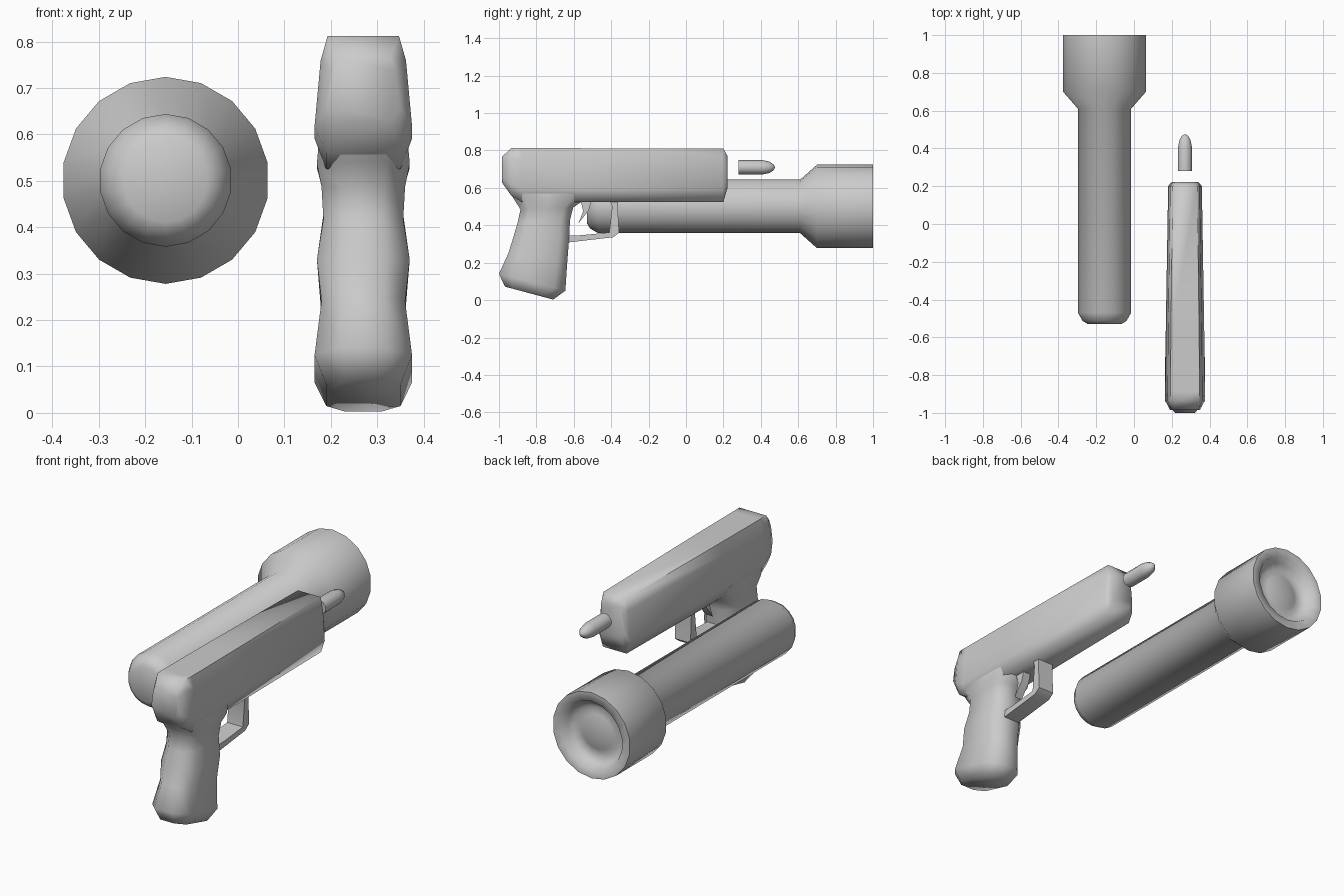
import bpy, bmesh, math

if "Cube" in bpy.data.objects:
    bpy.data.objects.remove(bpy.data.objects["Cube"])

GUN_X = 0.27


def finish(name, bm, angle=75):
    bmesh.ops.recalc_face_normals(bm, faces=bm.faces[:])
    mesh = bpy.data.meshes.new(name)
    bm.to_mesh(mesh)
    bm.free()
    ob = bpy.data.objects.new(name, mesh)
    bpy.context.collection.objects.link(ob)
    bpy.ops.object.select_all(action='DESELECT')
    ob.select_set(True)
    bpy.context.view_layer.objects.active = ob
    bpy.ops.object.shade_smooth_by_angle(angle=math.radians(angle))
    return ob


def loft(name, rings, angle=75):
    """Skin a list of closed rings and cap both ends."""
    bm = bmesh.new()
    loops = [[bm.verts.new(p) for p in ring] for ring in rings]
    n = len(loops[0])
    for a, b in zip(loops, loops[1:]):
        for i in range(n):
            j = (i + 1) % n
            bm.faces.new((a[i], a[j], b[j], b[i]))
    bm.faces.new(loops[0])
    bm.faces.new(loops[-1])
    return finish(name, bm, angle)


def lathe_y(name, profile, sides, cx, cz, angle=75):
    """Revolve (y, radius) pairs about an axis along y."""
    rings = []
    for y, r in profile:
        angs = [math.tau * (0.25 + i / sides) for i in range(sides)]
        rings.append([(cx + r * math.cos(t), y, cz + r * math.sin(t)) for t in angs])
    return loft(name, rings, angle)


def plate(name, side_profile, half):
    """Side outline (y, z) given thickness across x."""
    return loft(name, [[(GUN_X + s * half, y, z) for y, z in side_profile]
                       for s in (-1, 1)], 45)


# Flashlight: rounded tail, tube, flared head, dished lens
lathe_y("flashlight", [(-0.53, 0.09), (-0.513, 0.118), (-0.47, 0.143),
                       (0.61, 0.143), (0.70, 0.223), (1.0, 0.223),
                       (1.0, 0.178), (0.96, 0.16), (0.94, 0.125),
                       (0.95, 0.09), (0.96, 0.04)], 18, -0.156, 0.501)

# Bullet
lathe_y("bullet", [(0.28, 0.038), (0.41, 0.038), (0.445, 0.031),
                   (0.467, 0.017), (0.475, 0.004)], 10, GUN_X, 0.71)

# Slide: (y, bottom z, top z, width scale)
half_section = [(0.077, 1.0), (0.092, 0.79), (0.105, 0.23), (0.08, 0.0)]
slide_rings = []
for y, z0, z1, w in [(-0.985, 0.63, 0.765, 0.75), (-0.935, 0.56, 0.812, 1.0),
                     (-0.88, 0.525, 0.812, 1.0), (-0.56, 0.525, 0.812, 0.97),
                     (0.20, 0.525, 0.81, 0.85), (0.222, 0.60, 0.77, 0.68)]:
    right = [(GUN_X + x * w, y, z0 + (z1 - z0) * t) for x, t in half_section]
    left = [(2 * GUN_X - x, yy, z) for x, yy, z in reversed(right)]
    slide_rings.append(right + left)
loft("slide", slide_rings)

# Grip: (back y, back z, front y, front z, half width)
grip_rings = []
for by, bz, fy, fz, w in [(-0.955, 0.60, -0.53, 0.56, 0.095),
                          (-0.92, 0.54, -0.56, 0.525, 0.10),
                          (-0.885, 0.485, -0.603, 0.495, 0.09),
                          (-0.90, 0.415, -0.62, 0.43, 0.086),
                          (-0.925, 0.33, -0.625, 0.33, 0.10),
                          (-0.95, 0.25, -0.635, 0.20, 0.09),
                          (-1.0, 0.14, -0.645, 0.05, 0.105),
                          (-0.968, 0.072, -0.71, 0.003, 0.08)]:
    ring = []
    for x, t in [(0.5, 0), (1, 0.17), (1.0, 0.5), (1, 0.83), (0.5, 1)]:
        ring.append((GUN_X + x * w, by + (fy - by) * t, bz + (fz - bz) * t))
    ring += [(2 * GUN_X - x, y, z) for x, y, z in reversed(ring)]
    grip_rings.append(ring)
loft("grip", grip_rings)

# Trigger guard
plate("trigger_guard", [(-0.42, 0.57), (-0.36, 0.57), (-0.365, 0.50), (-0.358, 0.36),
                        (-0.39, 0.336), (-0.66, 0.305), (-0.66, 0.345),
                        (-0.56, 0.347), (-0.41, 0.362), (-0.395, 0.50)], 0.045)

# Trigger
plate("trigger", [(-0.57, 0.55), (-0.50, 0.55), (-0.52, 0.48), (-0.575, 0.41),
                  (-0.55, 0.475), (-0.558, 0.51)], 0.022)
